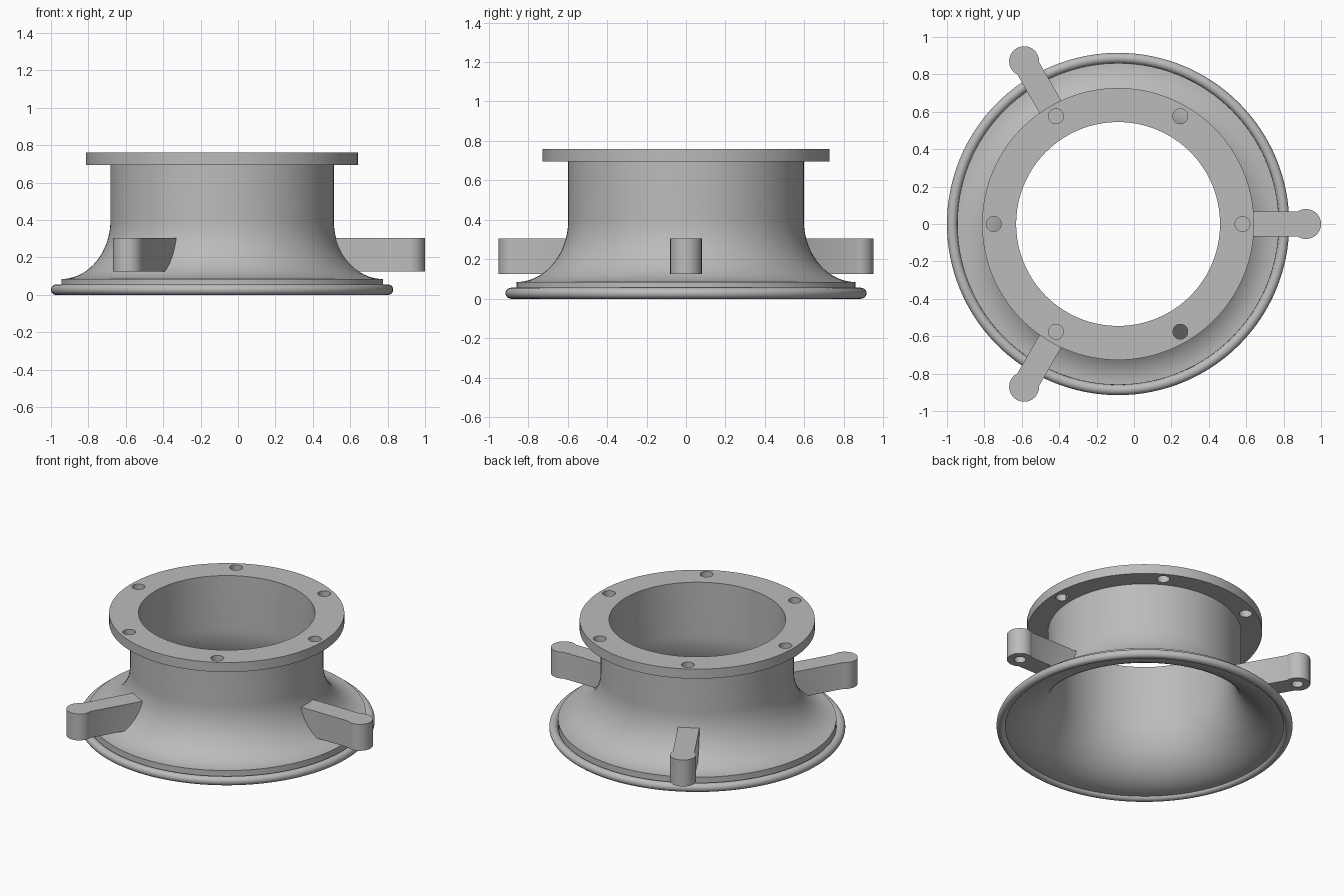
import bpy, bmesh, math
from mathutils import Matrix

CX = -0.085          # axis of the round body
SEG = 128

cube = bpy.data.objects.get("Cube")
if cube:
    bpy.data.objects.remove(cube, do_unlink=True)

grey = bpy.data.materials.new("plain grey")
grey.use_nodes = True
color = (0.5, 0.5, 0.5, 1)
grey.diffuse_color = color
grey.node_tree.nodes["Principled BSDF"].inputs["Base Color"].default_value = color


def finish(name, bm):
    bmesh.ops.recalc_face_normals(bm, faces=bm.faces)
    mesh = bpy.data.meshes.new(name)
    bm.to_mesh(mesh)
    bm.free()
    mesh.materials.append(grey)
    ob = bpy.data.objects.new(name, mesh)
    bpy.context.collection.objects.link(ob)
    return ob


def lathe(name, profile):
    """Spin a closed (radius, height) profile round the body axis."""
    bm = bmesh.new()
    rings = []
    for i in range(SEG):
        a = 2 * math.pi * i / SEG
        rings.append([bm.verts.new((CX + r * math.cos(a), r * math.sin(a), z)) for r, z in profile])
    n = len(profile)
    for i in range(SEG):
        p, q = rings[i], rings[(i + 1) % SEG]
        for j in range(n):
            k = (j + 1) % n
            bm.faces.new((p[j], q[j], q[k], p[k]))
    return finish(name, bm)


def prism(name, outline, z0, z1, angle=0):
    """Extrude an outline upward, turned about the body axis."""
    bm = bmesh.new()
    face = bm.faces.new([bm.verts.new((x, y, z0)) for x, y in outline])
    up = bmesh.ops.extrude_face_region(bm, geom=[face])["geom"]
    bmesh.ops.translate(bm, vec=(0, 0, z1 - z0), verts=[v for v in up if isinstance(v, bmesh.types.BMVert)])
    turn = Matrix.Translation((CX, 0, 0)) @ Matrix.Rotation(angle, 4, 'Z')
    bmesh.ops.transform(bm, matrix=turn, verts=bm.verts)
    return finish(name, bm)


def circle(x, radius, n=32):
    return [(x + radius * math.cos(2 * math.pi * i / n), radius * math.sin(2 * math.pi * i / n)) for i in range(n)]


def flare(r0, z0, r1, z1, steps=20):
    """Quarter-ellipse from the vertical neck out to the flat rim."""
    out = []
    for i in range(steps + 1):
        t = math.pi / 2 * i / steps
        out.append((r1 - (r1 - r0) * math.cos(t), z0 - (z0 - z1) * math.sin(t)))
    return out


def cut(ob, cutter):
    mod = ob.modifiers.new("cut", 'BOOLEAN')
    mod.operation = 'DIFFERENCE'
    mod.solver = 'EXACT'
    mod.object = cutter
    bpy.context.view_layer.objects.active = ob
    bpy.ops.object.modifier_apply(modifier=mod.name)


def discard(ob):
    bpy.data.objects.remove(ob, do_unlink=True)


def smooth(ob):
    bpy.ops.object.select_all(action='DESELECT')
    ob.select_set(True)
    bpy.context.view_layer.objects.active = ob
    bpy.ops.object.shade_smooth_by_angle(angle=math.radians(30))


# Thin-walled neck and bell
outer = flare(0.597, 0.4, 0.86, 0.085)
inner = flare(0.545, 0.4, 0.862, 0.02)
bell = lathe("bell", [(0.597, 0.71)] + outer + [(0.86, 0.04)] + inner[::-1] + [(0.545, 0.71)])

# Rounded rim bead
bead = lathe("rim_bead", [(0.887 + x, 0.028 + y) for x, y in circle(0, 0.028, 24)])

# Top flange with six bolt holes
flange = lathe("top_flange", [(0.545, 0.695), (0.727, 0.695), (0.727, 0.76), (0.545, 0.76)])
for i in range(6):
    drill = prism("drill", circle(0.665, 0.04), 0.6, 0.9, i * math.pi / 3)
    cut(flange, drill)
    discard(drill)

# Three mounting arms, trimmed to end inside the bell wall
middle = flare(0.575, 0.4, 0.86, 0.06)
plug = lathe("arm_trimmer", [(0.3, 0.5), (0.575, 0.5)] + middle + [(0.3, 0.06)])
W, R, TIP = 0.067, 0.08, 1.005
start = math.pi - math.asin(W / R)
tip = [(TIP + R * math.cos(a), R * math.sin(a))
       for a in [-start + 2 * start * i / 32 for i in range(33)]]
arms = []
for i in range(3):
    a = i * 2 * math.pi / 3
    arm = prism("mounting_arm_%d" % (i + 1), [(0.5, W), (0.5, -W)] + tip, 0.125, 0.305, a)
    drill = prism("drill", circle(TIP, 0.036), 0.05, 0.245, a)
    cut(arm, plug)
    cut(arm, drill)
    discard(drill)
    arms.append(arm)
discard(plug)

for ob in [bell, bead, flange] + arms:
    smooth(ob)
